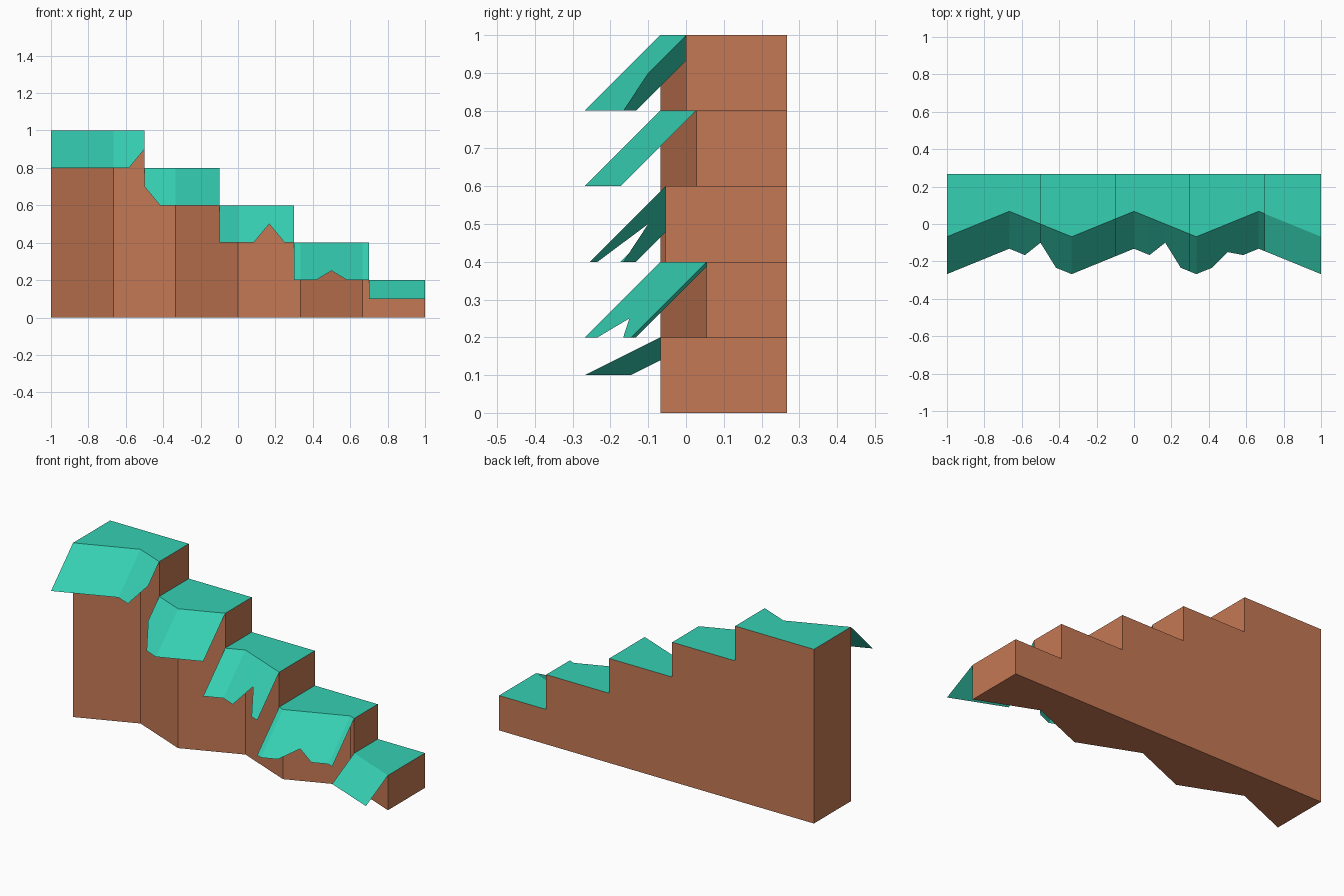
import bpy

if "Cube" in bpy.data.objects:
    bpy.data.objects.remove(bpy.data.objects["Cube"])

BACK, AMP = 0.268, 0.068
DROOP = 0.2

# Each step: left x, right x, top height, lip drop, bottom lip outline as (x, fraction of droop)
STEPS = [
    (-1.0, -0.5, 1.0, 0.2, [(-0.583, 1), (-0.5, 0.5)]),
    (-0.5, -0.1, 0.8, 0.2, [(-0.5, 0.5), (-0.417, 1)]),
    (-0.1, 0.3, 0.6, 0.2, [(0.083, 1), (0.167, 0.5), (0.25, 1)]),
    (0.3, 0.7, 0.4, 0.2, [(0.417, 1), (0.5, 0.75), (0.583, 1)]),
    (0.7, 1.0, 0.2, 0.1, []),
]
KNOTS = [i / 3 for i in range(-3, 4)]


def front_y(x):
    """Zigzag front edge of the cliff."""
    t = (x + 1) * 3
    i = min(int(t + 1e-9), 5)
    f = t - i
    return AMP * ((2 * f - 1) if i % 2 == 0 else (1 - 2 * f))


def edge_xs(x0, x1, extra=()):
    return sorted({x0, x1, *extra, *[k for k in KNOTS if x0 < k < x1]})


def make_object(name, polys, color):
    index, verts, faces = {}, [], []
    for poly in polys:
        face = []
        for p in poly:
            key = tuple(round(c, 4) for c in p)
            if key not in index:
                index[key] = len(verts)
                verts.append(key)
            face.append(index[key])
        faces.append(face)
    mesh = bpy.data.meshes.new(name)
    mesh.from_pydata(verts, [], faces)
    mesh.update()
    mat = bpy.data.materials.new(name + "_color")
    mat.diffuse_color = color
    mat.use_nodes = True
    mat.node_tree.nodes["Principled BSDF"].inputs["Base Color"].default_value = mat.diffuse_color
    mesh.materials.append(mat)
    obj = bpy.data.objects.new(name, mesh)
    bpy.context.collection.objects.link(obj)


# Rock body: folded front, risers, end wall, stepped back and base
rock = []
profile = [(1, BACK, 0), (-1, BACK, 0)]
for i, (x0, x1, h, _, _) in enumerate(STEPS):
    xs = edge_xs(x0, x1)
    for a, b in zip(xs, xs[1:]):
        ya, yb = front_y(a), front_y(b)
        rock.append([(a, ya, 0), (b, yb, 0), (b, yb, h), (a, ya, h)])
    low = STEPS[i + 1][2] if i + 1 < len(STEPS) else 0
    y = front_y(x1)
    rock.append([(x1, y, low), (x1, BACK, low), (x1, BACK, h), (x1, y, h)])
    profile += [(x0, BACK, h), (x1, BACK, h)]
rock.append(profile)
y = front_y(-1)
rock.append([(-1, BACK, 0), (-1, y, 0), (-1, y, 1), (-1, BACK, 1)])
base_xs = edge_xs(-1, 1)
rock.append([(-1, BACK, 0), (1, BACK, 0)] + [(x, front_y(x), 0) for x in reversed(base_xs)])
make_object("cliff_rock", rock, (0.56, 0.19, 0.087, 1))

# Grass: flat top of each step plus a thin overhanging lip with notches
grass = []
for x0, x1, h, drop, notches in STEPS:
    depth = dict(notches)
    xs = edge_xs(x0, x1, depth)
    top = [(x, front_y(x), h) for x in xs]
    low = [(x, front_y(x) - DROOP * depth.get(x, 1), h - drop * depth.get(x, 1)) for x in xs]
    grass.append(top + [(x1, BACK, h), (x0, BACK, h)])
    for i in range(len(xs) - 1):
        grass.append([low[i], low[i + 1], top[i + 1], top[i]])
make_object("grass_cover", grass, (0.036, 0.63, 0.45, 1))
